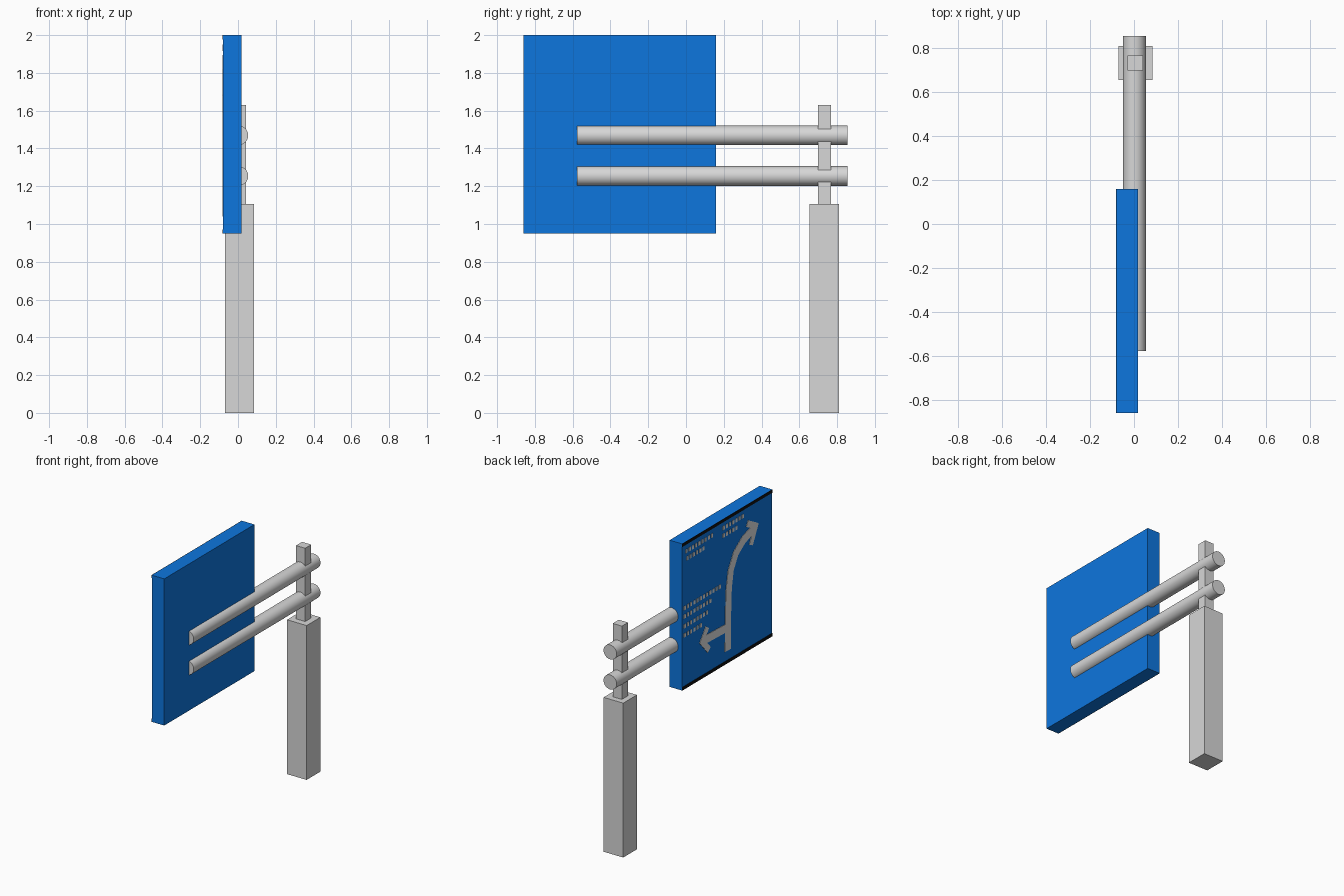
import bpy, bmesh, math
from mathutils import Vector

if "Cube" in bpy.data.objects:
    bpy.data.objects.remove(bpy.data.objects["Cube"])


def material(name, rgb):
    m = bpy.data.materials.new(name)
    m.use_nodes = True
    m.diffuse_color = (*rgb, 1)
    m.node_tree.nodes["Principled BSDF"].inputs["Base Color"].default_value = (*rgb, 1)
    return m


BLUE = material("sign blue", (0.004, 0.18, 0.73))
GREY = material("post grey", (0.68, 0.68, 0.68))
PALE = material("marking pale grey", (0.75, 0.75, 0.75))
BLACK = material("trim black", (0.005, 0.005, 0.005))

FACE_X = -0.08    # plane of the painted face
EDGE_Y = 0.16     # panel edge nearest the post
THICK = 0.003     # painted plate thickness


def finish(name, bm, mat):
    bmesh.ops.recalc_face_normals(bm, faces=bm.faces)
    mesh = bpy.data.meshes.new(name)
    bm.to_mesh(mesh)
    bm.free()
    mesh.materials.append(mat)
    obj = bpy.data.objects.new(name, mesh)
    bpy.context.collection.objects.link(obj)
    return obj


def add_box(bm, lo, hi):
    lo, hi = Vector(lo), Vector(hi)
    verts = bmesh.ops.create_cube(bm, size=1)["verts"]
    for v in verts:
        v.co = (lo + hi) / 2 + v.co * (hi - lo)


def box(name, lo, hi, mat):
    bm = bmesh.new()
    add_box(bm, lo, hi)
    return finish(name, bm, mat)


def rod(name, z):
    bpy.ops.mesh.primitive_cylinder_add(
        vertices=32, radius=0.052, depth=1.434,
        location=(0.002, 0.139, z), rotation=(math.pi / 2, 0, 0))
    obj = bpy.context.object
    obj.name = name
    obj.data.materials.append(GREY)
    bpy.ops.object.shade_smooth_by_angle(angle=math.radians(40))


def add_ribbon(bm, path, width):
    """Flat mitred stroke on the painted face; path is (across, height)."""
    pts = [Vector(p) for p in path]
    rails = []
    for i, p in enumerate(pts):
        a = (p - pts[i - 1]).normalized() if i else None
        b = (pts[i + 1] - p).normalized() if i < len(pts) - 1 else None
        a, b = a or b, b or a
        na, nb = Vector((-a.y, a.x)), Vector((-b.y, b.x))
        n = (na + nb).normalized()
        n *= width / 2 / max(n.dot(na), 0.4)
        rails.append([bm.verts.new((FACE_X, EDGE_Y - q.x, q.y)) for q in (p + n, p - n)])
    faces = [bm.faces.new((r[0], r[1], s[1], s[0])) for r, s in zip(rails, rails[1:])]
    new = bmesh.ops.extrude_face_region(bm, geom=faces)["geom"]
    bmesh.ops.translate(bm, vec=(-THICK, 0, 0),
                        verts=[g for g in new if isinstance(g, bmesh.types.BMVert)])


# Support post and its slimmer upper part
box("lower_post", (-0.07, 0.655, 0), (0.085, 0.81, 1.105), GREY)
box("upper_post", (-0.03, 0.7, 1.1), (0.042, 0.768, 1.63), GREY)

# Horizontal rods carrying the panel
rod("upper_rod", 1.469)
rod("lower_rod", 1.254)

# Sign panel with black trim along the top and bottom of the painted face
box("sign_panel", (FACE_X, -0.86, 0.95), (0.018, EDGE_Y, 2), BLUE)
for name, z in (("top_trim", 1.978), ("bottom_trim", 0.95)):
    box(name, (FACE_X - THICK, -0.86, z), (FACE_X, EDGE_Y, z + 0.022), BLACK)

# Route arrow: curved main stroke, side branch and two open heads
bm = bmesh.new()
add_ribbon(bm, [(0.516, 1.04), (0.52, 1.3), (0.527, 1.47), (0.55, 1.6),
                (0.607, 1.7), (0.697, 1.765), (0.83, 1.808)], 0.066)
add_ribbon(bm, [(0.5, 1.207), (0.24, 1.215)], 0.06)
add_ribbon(bm, [(0.735, 1.865), (0.835, 1.81), (0.778, 1.695)], 0.045)
add_ribbon(bm, [(0.285, 1.295), (0.225, 1.215), (0.305, 1.125)], 0.045)
finish("route_arrow", bm, PALE)

# Rows of small plain dashes beside the arrow: start, end, height
ROWS = [(0.04, 0.39, 1.93), (0.05, 0.3, 1.875), (0.46, 0.74, 1.935), (0.46, 0.64, 1.88),
        (0.02, 0.46, 1.53), (0.02, 0.35, 1.47), (0.02, 0.31, 1.4), (0.02, 0.24, 1.335)]
bm = bmesh.new()
for start, end, z in ROWS:
    for i in range(int((end - start) / 0.036)):
        y = EDGE_Y - start - i * 0.036
        add_box(bm, (FACE_X - THICK, y - 0.02, z - 0.014), (FACE_X, y, z + 0.014))
finish("dash_rows", bm, PALE)
